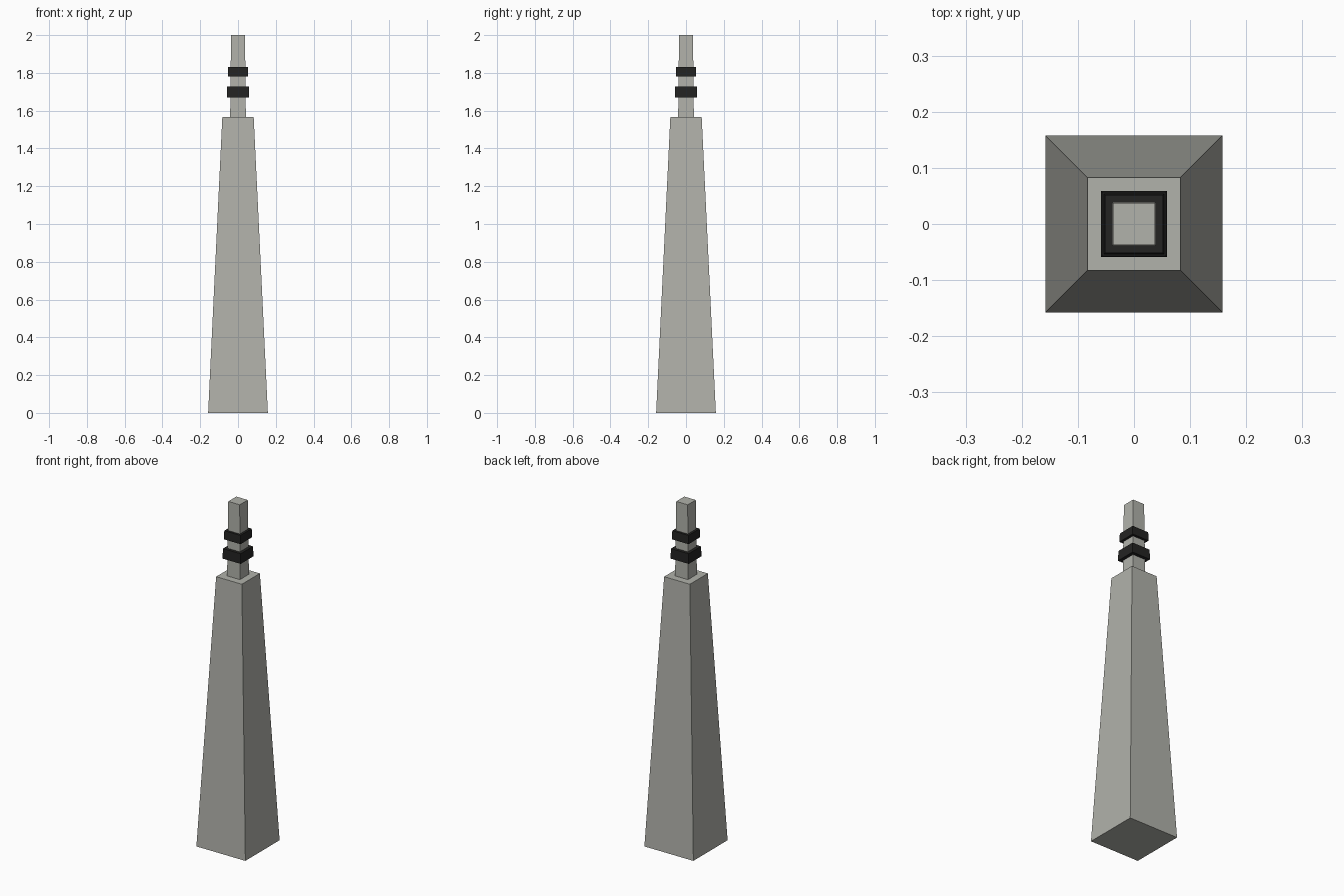
import bpy, bmesh

if "Cube" in bpy.data.objects:
    bpy.data.objects.remove(bpy.data.objects["Cube"])


def material(name, rgb):
    m = bpy.data.materials.new(name)
    m.diffuse_color = (*rgb, 1.0)
    m.use_nodes = True
    m.node_tree.nodes["Principled BSDF"].inputs["Base Color"].default_value = m.diffuse_color
    return m


grey = material("stone grey", (0.44, 0.445, 0.405))
black = material("charcoal black", (0.017, 0.017, 0.016))


def tapered_box(name, z0, z1, half0, half1, mat):
    """Square frustum from z0 to z1 with half widths half0 and half1."""
    bm = bmesh.new()
    corners = ((-1, -1), (1, -1), (1, 1), (-1, 1))
    low = [bm.verts.new((x * half0, y * half0, z0)) for x, y in corners]
    top = [bm.verts.new((x * half1, y * half1, z1)) for x, y in corners]
    bm.faces.new(low[::-1])
    bm.faces.new(top)
    for i in range(4):
        j = (i + 1) % 4
        bm.faces.new((low[i], low[j], top[j], top[i]))
    mesh = bpy.data.meshes.new(name)
    bm.to_mesh(mesh)
    bm.free()
    mesh.materials.append(mat)
    obj = bpy.data.objects.new(name, mesh)
    bpy.context.collection.objects.link(obj)
    return obj


# Tall tapering tower
tapered_box("tower_body", 0.0, 1.566, 0.158, 0.083, grey)
# Slim mast standing on the tower
tapered_box("mast", 1.566, 2.0, 0.0415, 0.037, grey)
# Two dark collars round the mast
tapered_box("lower_collar", 1.669, 1.727, 0.059, 0.057, black)
tapered_box("upper_collar", 1.781, 1.831, 0.054, 0.052, black)
